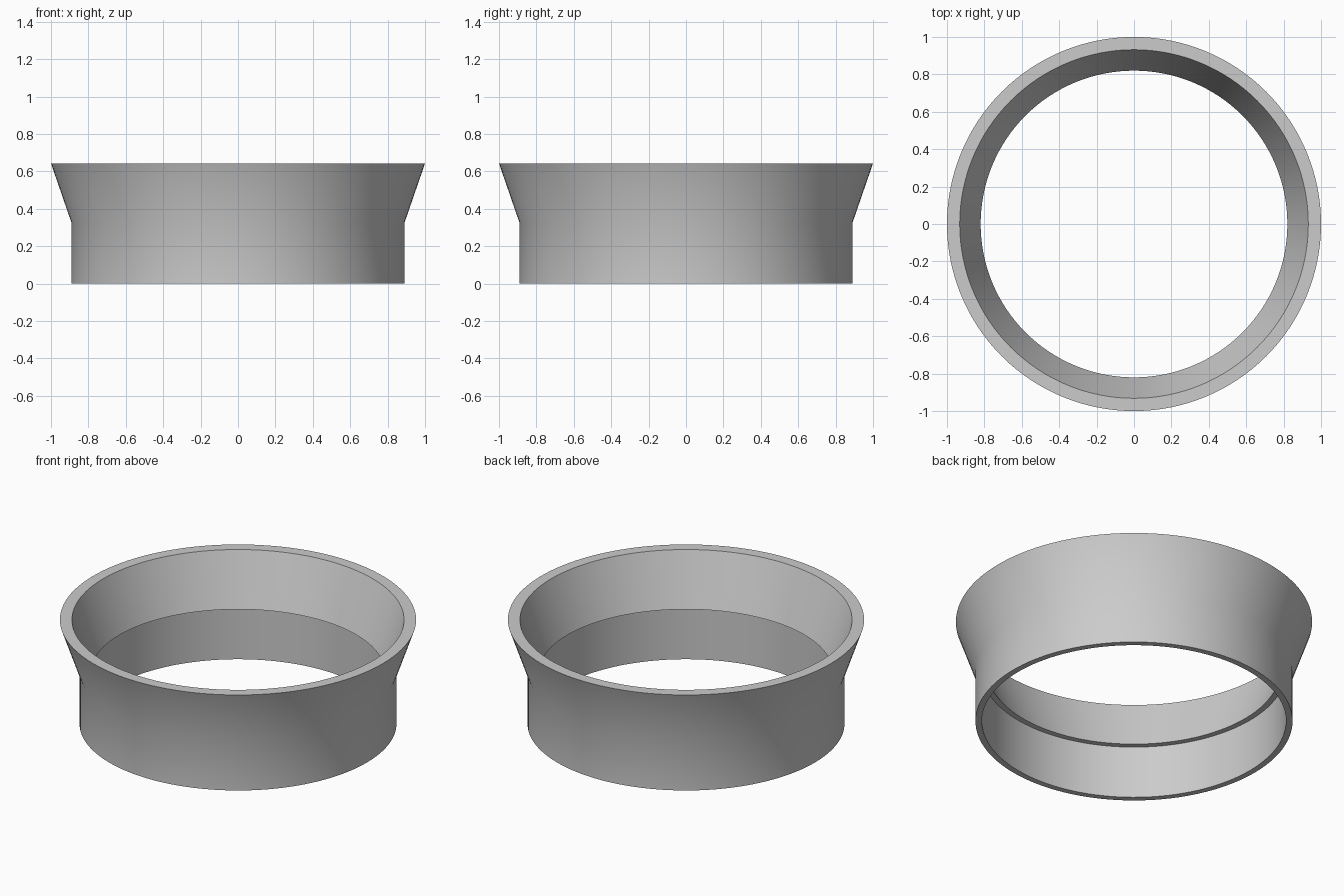
import bpy, bmesh, math

if "Cube" in bpy.data.objects:
    bpy.data.objects.remove(bpy.data.objects["Cube"])

SEGMENTS = 128

# Cross-section of the ring wall (radius, height), closed loop
PROFILE = [
    (0.89, 0.0),     # outer foot
    (0.89, 0.325),   # start of outer flare
    (1.0, 0.643),    # outer rim
    (0.932, 0.643),  # inner rim
    (0.82, 0.325),   # foot of inner cone
    (0.854, 0.325),  # underside ledge
    (0.854, 0.0),    # inner foot
]

grey = bpy.data.materials.new("neutral grey")
grey.diffuse_color = (0.6, 0.6, 0.6, 1.0)
grey.use_nodes = True
grey.node_tree.nodes["Principled BSDF"].inputs["Base Color"].default_value = grey.diffuse_color

# Flared ring: sweep the profile round the z axis
bm = bmesh.new()
rings = []
for i in range(SEGMENTS):
    a = 2 * math.pi * i / SEGMENTS
    rings.append([bm.verts.new((r * math.cos(a), r * math.sin(a), z)) for r, z in PROFILE])
n = len(PROFILE)
for i in range(SEGMENTS):
    p, q = rings[i], rings[(i + 1) % SEGMENTS]
    for j in range(n):
        k = (j + 1) % n
        bm.faces.new((p[j], q[j], q[k], p[k]))
bmesh.ops.recalc_face_normals(bm, faces=bm.faces)

mesh = bpy.data.meshes.new("flared_ring")
bm.to_mesh(mesh)
bm.free()
mesh.materials.append(grey)
ring = bpy.data.objects.new("flared_ring", mesh)
bpy.context.collection.objects.link(ring)

# Smooth walls, sharp rims and ledge
bpy.context.view_layer.objects.active = ring
ring.select_set(True)
bpy.ops.object.shade_smooth_by_angle(angle=math.radians(30))
